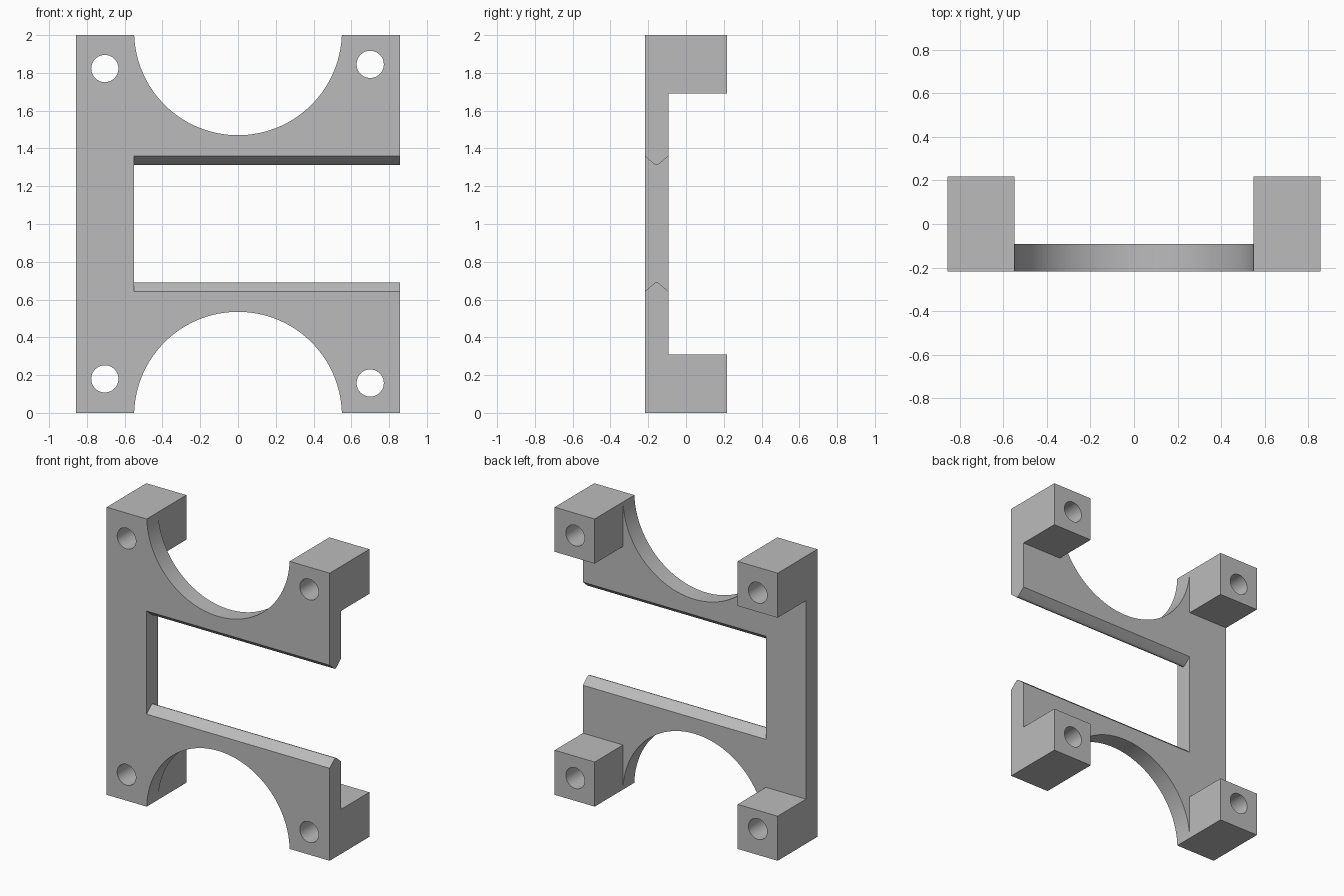
import bpy, bmesh, math
from mathutils import Vector

cube = bpy.data.objects.get("Cube")
if cube:
    bpy.data.objects.remove(cube, do_unlink=True)

# Overall sizes
HALF_W, HALF_D, HEIGHT = 0.858, 0.218, 2.0
PLATE_BACK = -0.093
INNER = 0.55
FOOT = 0.31

grey = bpy.data.materials.new("grey")
grey.use_nodes = True
colour = (0.5, 0.5, 0.5, 1)
grey.diffuse_color = colour
grey.node_tree.nodes["Principled BSDF"].inputs["Base Color"].default_value = colour


def prism(name, points, direction):
    """Extrude a closed outline along a direction."""
    bm = bmesh.new()
    face = bm.faces.new([bm.verts.new(p) for p in points])
    new = bmesh.ops.extrude_face_region(bm, geom=[face])["geom"]
    bmesh.ops.translate(bm, vec=Vector(direction),
                        verts=[v for v in new if isinstance(v, bmesh.types.BMVert)])
    bmesh.ops.recalc_face_normals(bm, faces=bm.faces)
    mesh = bpy.data.meshes.new(name)
    bm.to_mesh(mesh)
    bm.free()
    mesh.materials.append(grey)
    ob = bpy.data.objects.new(name, mesh)
    bpy.context.collection.objects.link(ob)
    return ob


def box(name, x0, x1, y0, y1, z0, z1):
    base = [(x0, y0, z0), (x1, y0, z0), (x1, y1, z0), (x0, y1, z0)]
    return prism(name, base, (0, 0, z1 - z0))


def cylinder(name, x, z, r, y0, y1, sides):
    angles = [math.tau * i / sides for i in range(sides)]
    ring = [(x + r * math.cos(a), y0, z + r * math.sin(a)) for a in angles]
    return prism(name, ring, (0, y1 - y0, 0))


# Solid blank for the bracket
bracket = box("bracket", -HALF_W, HALF_W, -HALF_D, HALF_D, 0, HEIGHT)

# Recesses that leave four corner blocks behind the plate
cutters = [
    box("vertical_recess_cutter", -INNER, INNER, PLATE_BACK, 1, -1, 3),
    box("middle_recess_cutter", -1, 1, PLATE_BACK, 1, FOOT, HEIGHT - FOOT),
]

# Round openings at top and bottom
for name, z in (("top", 2.02), ("bottom", -0.015)):
    cutters.append(cylinder(name + "_arch_cutter", 0, z, INNER, -1, 0, 128))

# Side slot whose upper and lower edges are rounded ridges
mid_y = (PLATE_BACK - HALF_D) / 2
half_t = (PLATE_BACK + HALF_D) / 2
ridge = [(-1, 0), (-0.28, 0.039), (-0.12, 0.046), (0, 0.048),
         (0.12, 0.046), (0.28, 0.039), (1, 0), (1.5, 0)]
ridge.insert(0, (-1.5, 0))
lower = [(-INNER, mid_y + u * half_t, 0.643 + h) for u, h in ridge]
upper = [(-INNER, mid_y + u * half_t, 1.36 - h) for u, h in reversed(ridge)]
cutters.append(prism("slot_cutter", lower + upper, (2, 0, 0)))

# Screw holes
for x, z in ((-0.705, 1.823), (0.7, 1.845), (-0.705, 0.18), (0.7, 0.158)):
    cutters.append(cylinder("screw_hole_cutter", x, z, 0.072, -1, 1, 48))

for cutter in cutters:
    cutter.hide_render = True
    cutter.hide_set(True)
    mod = bracket.modifiers.new(cutter.name, "BOOLEAN")
    mod.operation = "DIFFERENCE"
    mod.solver = "EXACT"
    mod.object = cutter

# Bake the cuts, then remove the cutters
bpy.context.view_layer.update()
graph = bpy.context.evaluated_depsgraph_get()
bracket.data = bpy.data.meshes.new_from_object(bracket.evaluated_get(graph))
bracket.modifiers.clear()
for cutter in cutters:
    bpy.data.objects.remove(cutter, do_unlink=True)

bpy.ops.object.select_all(action="DESELECT")
bracket.select_set(True)
bpy.context.view_layer.objects.active = bracket
bpy.ops.object.shade_smooth_by_angle(angle=math.radians(25))
